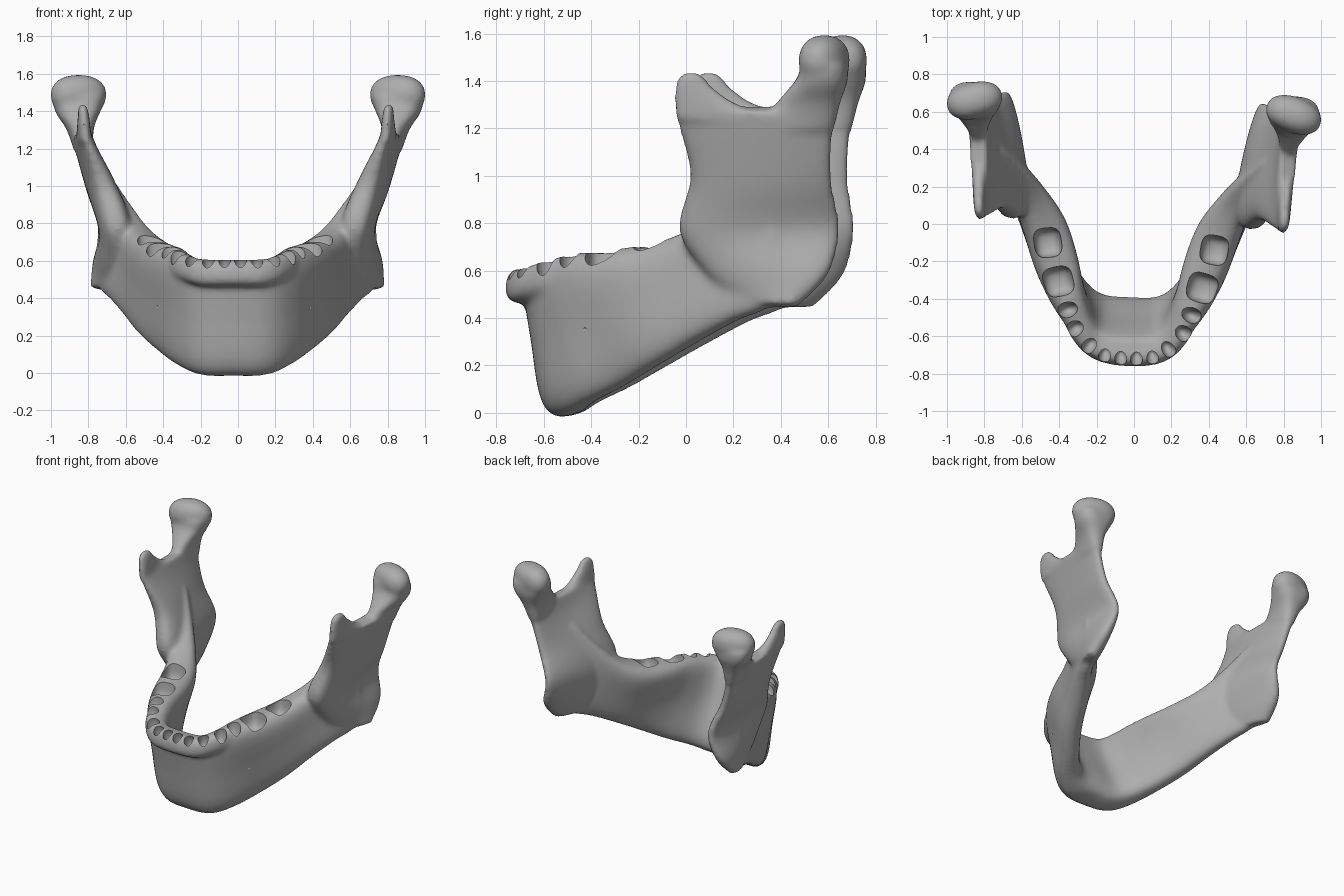
import bpy, bmesh, math
from mathutils import Vector, Matrix

default_cube = bpy.data.objects.get("Cube")
if default_cube:
    bpy.data.objects.remove(default_cube)

bone = bpy.data.materials.new("grey_bone")
bone.use_nodes = True
colour = (0.42, 0.42, 0.42, 1)
bone.diffuse_color = colour
bone.node_tree.nodes["Principled BSDF"].inputs["Base Color"].default_value = colour


def signed_power(value, power):
    return math.copysign(abs(value) ** power, value)


def spline(rows, steps):
    """Catmull-Rom interpolation through rows of numbers."""
    result = []
    for i in range(len(rows) - 1):
        p, q = rows[max(i - 1, 0)], rows[i]
        r, s = rows[i + 1], rows[min(i + 2, len(rows) - 1)]
        for k in range(steps):
            t = k / steps
            result.append([b + t / 2 * (c - a + t * (2 * a - 5 * b + 4 * c - d + t * (3 * (b - c) + d - a)))
                           for a, b, c, d in zip(p, q, r, s)])
    result.append(rows[-1])
    return result


def loft(bm, rows, pinch=0.0, sides=28, steps=6):
    """Skin flat sections: start point, end point, half widths at both."""
    rows = spline(rows, steps)
    middles = [(Vector(r[:3]) + Vector(r[3:6])) / 2 for r in rows]
    rings = []
    last = len(rows) - 1
    for i, row in enumerate(rows):
        start, end = Vector(row[:3]), Vector(row[3:6])
        tangent = middles[min(i + 1, last)] - middles[max(i - 1, 0)]
        across = tangent.cross(end - start).normalized()
        ring = []
        for k in range(sides):
            angle = math.tau * k / sides
            t = 0.5 - 0.5 * signed_power(math.cos(angle), 0.85)
            width = row[6] + (row[7] - row[6]) * t - pinch * math.sin(math.pi * t)
            ring.append(bm.verts.new(start.lerp(end, t) + across * width * signed_power(math.sin(angle), 0.7)))
        rings.append(ring)
    for a, b in zip(rings, rings[1:]):
        for k in range(sides):
            n = (k + 1) % sides
            bm.faces.new((a[k], a[n], b[n], b[k]))
    bm.faces.new(rings[0])
    bm.faces.new(rings[-1])


def blob(bm, centre, radii, turn=0.0, tilt=0.0, power=1.0):
    """Ellipsoid, made boxier by a lower power."""
    verts = bmesh.ops.create_icosphere(bm, subdivisions=3, radius=1)["verts"]
    place = Matrix.Translation(centre) @ Matrix.Rotation(turn, 4, "Z") @ Matrix.Rotation(tilt, 4, "X")
    for v in verts:
        v.co = place @ Vector([signed_power(c, power) * r for c, r in zip(v.co, radii)])


def mirrored(row):
    return [-row[0], row[1], row[2], -row[3], *row[4:]]


def make_object(name, bm):
    bmesh.ops.recalc_face_normals(bm, faces=bm.faces)
    mesh = bpy.data.meshes.new(name)
    bm.to_mesh(mesh)
    bm.free()
    obj = bpy.data.objects.new(name, mesh)
    bpy.context.collection.objects.link(obj)
    return obj


# Horseshoe body: lower border point, ridge point, half widths
body = [
    (0, -.475, -.006, 0, -.655, .60, .165, .07),
    (.15, -.46, -.004, .165, -.635, .60, .155, .075),
    (.27, -.38, .045, .25, -.57, .63, .125, .10),
    (.37, -.25, .11, .32, -.44, .67, .105, .135),
    (.48, -.10, .20, .37, -.27, .69, .10, .165),
    (.57, .07, .30, .43, -.07, .72, .09, .165),
    (.65, .23, .385, .52, .10, .80, .08, .13),
    (.71, .37, .44, .62, .24, .95, .07, .09),
    (.74, .45, .54, .71, .35, 1.1, .05, .05),
]
# Overhanging rim that carries the teeth
rim = [
    (0, -.71, .465, 0, -.69, .607, .06, .06),
    (.16, -.685, .465, .165, -.665, .61, .06, .06),
    (.27, -.59, .50, .26, -.58, .64, .055, .055),
    (.345, -.43, .54, .335, -.43, .68, .05, .05),
]
# Upright plate: front point, back point, half widths
ramus = [
    (.66, .26, .45, .765, .50, .45, .04, .05),
    (.63, .12, .58, .74, .635, .59, .09, .06),
    (.63, .00, .77, .69, .68, .78, .11, .05),
    (.70, .05, 1.0, .77, .65, .98, .09, .05),
    (.775, .005, 1.2, .82, .655, 1.15, .05, .055),
    (.805, -.015, 1.29, .85, .68, 1.28, .035, .06),
]
# Thin front process
coronoid = [
    (.80, -.01, 1.24, .83, .40, 1.24, .04, .04),
    (.805, -.015, 1.32, .825, .24, 1.31, .035, .035),
    (.81, -.01, 1.38, .82, .155, 1.37, .03, .03),
    (.815, .005, 1.42, .82, .115, 1.415, .025, .025),
    (.815, .035, 1.44, .815, .085, 1.44, .015, .015),
]
# Neck widening under the joint head
neck = [
    (.82, .34, 1.20, .83, .665, 1.20, .04, .06),
    (.83, .42, 1.31, .85, .69, 1.31, .06, .085),
    (.85, .505, 1.41, .855, .72, 1.40, .12, .13),
    (.855, .525, 1.48, .855, .72, 1.47, .14, .14),
]

bm = bmesh.new()
for part, pinch in ((body, .03), (rim, 0)):
    loft(bm, [mirrored(r) for r in part[:0:-1]] + part, pinch)
for part in (ramus, coronoid, neck):
    loft(bm, part)
    loft(bm, [mirrored(r) for r in part])
for side in (1, -1):
    blob(bm, (side * .853, .622, 1.488), (.155, .098, .108), turn=-.3 * side, power=.9)
jaw = make_object("lower_jaw_bone", bm)

# Tooth sockets and nerve openings
bm = bmesh.new()
for side in (1, -1):
    blob(bm, (side * .042, -.718, .585), (.033, .04, .075), tilt=.4)
    blob(bm, (side * .128, -.708, .585), (.033, .04, .075), turn=.2 * side, tilt=.4)
    blob(bm, (side * .212, -.66, .595), (.036, .048, .085), turn=.6 * side, tilt=.3)
    blob(bm, (side * .295, -.575, .64), (.042, .052, .10), turn=.9 * side, tilt=.2)
    blob(bm, (side * .335, -.475, .67), (.042, .058, .11), turn=1.2 * side, tilt=.1)
    blob(bm, (side * .385, -.325, .70), (.082, .08, .13), turn=-.25 * side, power=.65)
    blob(bm, (side * .445, -.12, .735), (.075, .08, .13), turn=-.15 * side, power=.65)
    blob(bm, (side * .43, -.42, .35), (.03, .02, .018), turn=-.6 * side)
cutter = make_object("socket_cutter", bm)
cutter.hide_render = True

# Fuse the parts, soften them and cut the sockets
fuse = jaw.modifiers.new("fuse", "REMESH")
fuse.mode = "VOXEL"
fuse.voxel_size = 0.014
soften = jaw.modifiers.new("soften", "SMOOTH")
soften.factor = 0.5
soften.iterations = 14
cut = jaw.modifiers.new("sockets", "BOOLEAN")
cut.operation = "DIFFERENCE"
cut.solver = "EXACT"
cut.object = cutter
bpy.ops.object.select_all(action="DESELECT")
bpy.context.view_layer.objects.active = jaw
jaw.select_set(True)
for name in ("fuse", "soften", "sockets"):
    bpy.ops.object.modifier_apply(modifier=name)
bpy.data.objects.remove(cutter)

# Natural left-right unevenness
for v in jaw.data.vertices:
    x, y, z = v.co
    v.co = (x + .022 * (y - .6), y - .045 * x, z)

jaw.data.materials.clear()
jaw.data.materials.append(bone)
for face in jaw.data.polygons:
    face.material_index = 0
bpy.ops.object.shade_smooth_by_angle(angle=math.radians(40))
